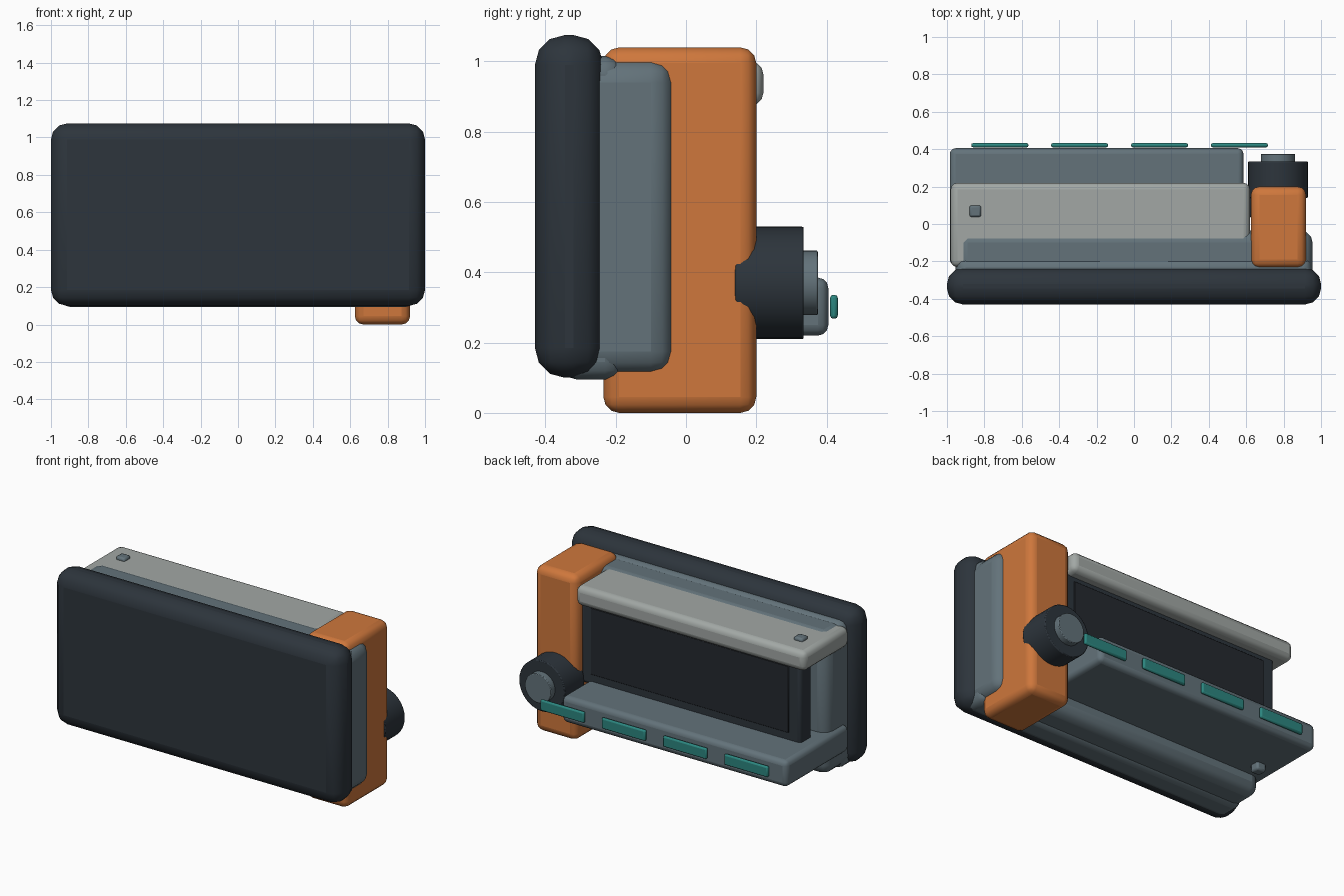
import bpy
import math

default = bpy.data.objects.get("Cube")
if default:
    bpy.data.objects.remove(default, do_unlink=True)


def material(name, rgb):
    mat = bpy.data.materials.new(name)
    mat.use_nodes = True
    color = (*rgb, 1.0)
    mat.diffuse_color = color
    mat.node_tree.nodes["Principled BSDF"].inputs["Base Color"].default_value = color
    return mat


charcoal = material("charcoal", (0.026, 0.035, 0.045))
black = material("screen black", (0.018, 0.022, 0.028))
slate = material("slate grey", (0.125, 0.17, 0.195))
light = material("light grey", (0.36, 0.39, 0.375))
orange = material("orange", (0.62, 0.185, 0.045))
teal = material("teal", (0.025, 0.24, 0.215))


def finish(obj, name, mat, bevel, segments):
    obj.name = name
    obj.data.materials.append(mat)
    if bevel:
        mod = obj.modifiers.new("Rounded edges", 'BEVEL')
        mod.width = bevel
        mod.segments = segments
        mod.limit_method = 'ANGLE'
    bpy.ops.object.shade_smooth_by_angle(angle=math.radians(35))
    return obj


def box(name, xs, ys, zs, mat, bevel=0.0, segments=3):
    """Rounded box given by its extents on each axis."""
    spans = (xs, ys, zs)
    bpy.ops.mesh.primitive_cube_add(size=1, location=[sum(s) / 2 for s in spans])
    obj = bpy.context.object
    obj.scale = [s[1] - s[0] for s in spans]
    bpy.ops.object.transform_apply(location=False, rotation=False, scale=True)
    return finish(obj, name, mat, bevel, segments)


def disc(name, x, z, radius, ys, mat, bevel):
    """Cylinder lying along the y axis."""
    bpy.ops.mesh.primitive_cylinder_add(
        vertices=32, radius=radius, depth=ys[1] - ys[0],
        location=(x, sum(ys) / 2, z), rotation=(math.pi / 2, 0, 0))
    return finish(bpy.context.object, name, mat, bevel, 2)


# Front shell and the body behind it
box("front_shell", (-1, 1), (-0.43, -0.235), (0.1, 1.075), charcoal, 0.085)
box("body_collar", (-0.95, 0.95), (-0.36, -0.18), (0.095, 1.015), slate, 0.05)
box("body", (-0.955, 0.955), (-0.33, -0.035), (0.11, 1.005), slate, 0.065)

# Shelf above and tray below
box("top_shelf", (-0.98, 0.62), (-0.23, 0.22), (0.875, 0.999), light, 0.035)
box("lower_tray", (-0.985, 0.585), (-0.22, 0.405), (0.22, 0.385), slate, 0.03)

# Screen recessed between them
box("screen_frame", (-0.9, 0.63), (0.03, 0.145), (0.36, 0.9), charcoal, 0.02)
box("screen", (-0.82, 0.56), (0.14, 0.151), (0.43, 0.85), black, 0.003, 1)

# Orange side grip
box("side_grip", (0.625, 0.92), (-0.235, 0.2), (0, 1.04), orange, 0.045)

# Round dial with cap
disc("dial", 0.77, 0.37, 0.16, (0.14, 0.335), charcoal, 0.005)
disc("dial_cap", 0.77, 0.37, 0.092, (0.33, 0.375), slate, 0.004)

# Row of teal keys along the tray edge
for i in range(4):
    start = -0.87 + i * 0.427
    box(f"key_{i + 1}", (start, start + 0.305), (0.41, 0.432), (0.268, 0.336), teal, 0.009, 2)

# Small pegs on the shelf top and tray underside
box("shelf_peg", (-0.88, -0.817), (0.037, 0.1), (0.97, 1.018), slate, 0.012, 2)
box("tray_peg", (-0.88, -0.817), (0.037, 0.1), (0.175, 0.24), slate, 0.012, 2)
